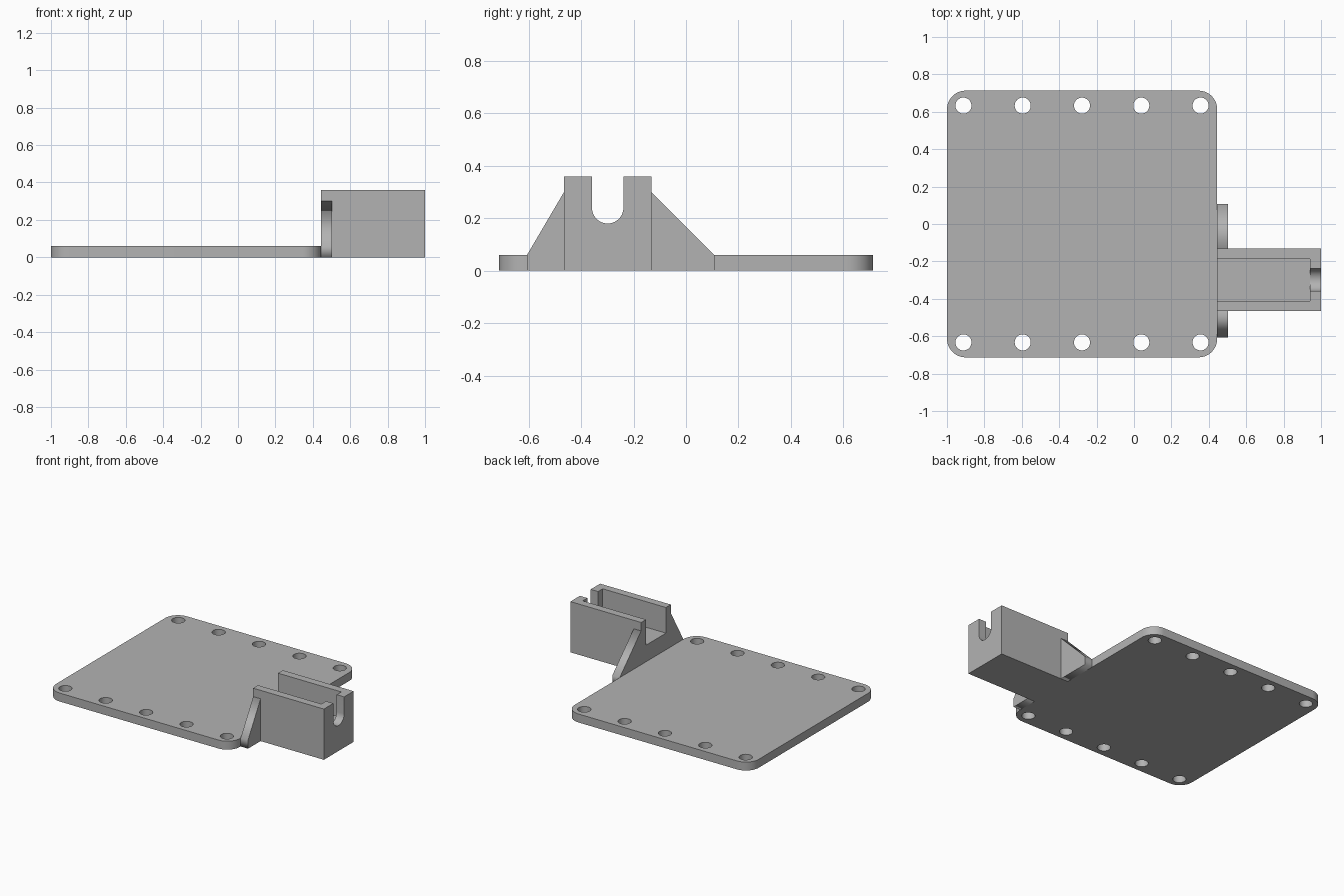
import bpy, bmesh
from math import sin, cos, pi
from mathutils import Matrix

cube = bpy.data.objects.get("Cube")
if cube:
    bpy.data.objects.remove(cube, do_unlink=True)

grey = bpy.data.materials.new("light grey")
grey.use_nodes = True
colour = (0.45, 0.45, 0.45, 1)
grey.diffuse_color = colour
grey.node_tree.nodes["Principled BSDF"].inputs["Base Color"].default_value = colour

# Turns a profile drawn in (y, z) so that it is extruded along x
ALONG_X = Matrix(((0, 0, 1), (1, 0, 0), (0, 1, 0))).to_4x4()


def arc(cx, cy, r, start, end, steps):
    angles = [start + (end - start) * i / steps for i in range(steps + 1)]
    return [(cx + r * cos(a), cy + r * sin(a)) for a in angles]


def extrude(name, loops, low, high, turn=Matrix()):
    """Solid from closed 2D loops; inner loops become holes."""
    curve = bpy.data.curves.new(name, "CURVE")
    curve.dimensions = "2D"
    curve.fill_mode = "BOTH"
    curve.extrude = (high - low) / 2
    for loop in loops:
        spline = curve.splines.new("POLY")
        spline.points.add(len(loop) - 1)
        for point, (x, y) in zip(spline.points, loop):
            point.co = (x, y, 0, 1)
        spline.use_cyclic_u = True
    obj = bpy.data.objects.new(name, curve)
    bpy.context.collection.objects.link(obj)
    bpy.ops.object.select_all(action="DESELECT")
    obj.select_set(True)
    bpy.context.view_layer.objects.active = obj
    bpy.ops.object.convert(target="MESH")
    obj = bpy.context.object
    obj.name = name
    mesh = obj.data
    mesh.transform(turn @ Matrix.Translation((0, 0, (low + high) / 2)))
    bm = bmesh.new()
    bm.from_mesh(mesh)
    bmesh.ops.remove_doubles(bm, verts=bm.verts, dist=1e-4)
    bmesh.ops.dissolve_limit(bm, angle_limit=0.01, verts=bm.verts, edges=bm.edges)
    bmesh.ops.recalc_face_normals(bm, faces=bm.faces)
    bm.to_mesh(mesh)
    bm.free()
    mesh.materials.clear()
    mesh.materials.append(grey)
    return obj


def smooth(obj):
    bpy.ops.object.select_all(action="DESELECT")
    obj.select_set(True)
    bpy.context.view_layer.objects.active = obj
    bpy.ops.object.shade_smooth_by_angle(angle=pi / 6)


def cut(obj, cutter):
    cutter.hide_render = True
    bpy.context.view_layer.objects.active = obj
    mod = obj.modifiers.new("cut", "BOOLEAN")
    mod.operation = "DIFFERENCE"
    mod.solver = "EXACT"
    mod.object = cutter
    bpy.ops.object.modifier_apply(modifier=mod.name)
    bpy.data.objects.remove(cutter, do_unlink=True)


def rect(a, b, c, d):
    return [(a, c), (b, c), (b, d), (a, d)]


# Base plate: rounded corners and a row of through holes along front and back
left, right, half, radius, thick = -1, 0.445, 0.713, 0.1, 0.06
corners = [(right - radius, half - radius), (left + radius, half - radius),
           (left + radius, radius - half), (right - radius, radius - half)]
outline = []
for i, (x, y) in enumerate(corners):
    outline += arc(x, y, radius, i * pi / 2, (i + 1) * pi / 2, 12)
holes = [arc(-0.912 + 0.317 * i, y, 0.043, 0, 2 * pi * 31 / 32, 31)
         for i in range(5) for y in (-0.633, 0.633)]
smooth(extrude("base_plate", [outline] + holes, 0, thick))

# Holder: block with a channel open towards the plate and a round-bottomed slot
front, back, top = -0.465, -0.132, 0.36
middle = (front + back) / 2
holder = extrude("holder_block", [rect(front, back, 0, top)], right, 1, ALONG_X)
cut(holder, extrude("channel_cutter", [rect(middle - 0.112, middle + 0.112, 0.178, 0.5)],
                    0.3, 0.942, ALONG_X))
slot = [(middle + 0.06, 0.5), (middle - 0.06, 0.5)] + arc(middle, 0.24, 0.06, pi, 2 * pi, 20)
cut(holder, extrude("slot_cutter", [slot], 0.9, 1.1, ALONG_X))
smooth(holder)

# Sloping braces on both sides of the holder
for name, wall, foot in (("front_brace", front, -0.606), ("back_brace", back, 0.108)):
    profile = [(wall, 0), (foot, 0), (foot, thick), (wall, 0.3)]
    extrude(name, [profile], right, 0.503, ALONG_X)
